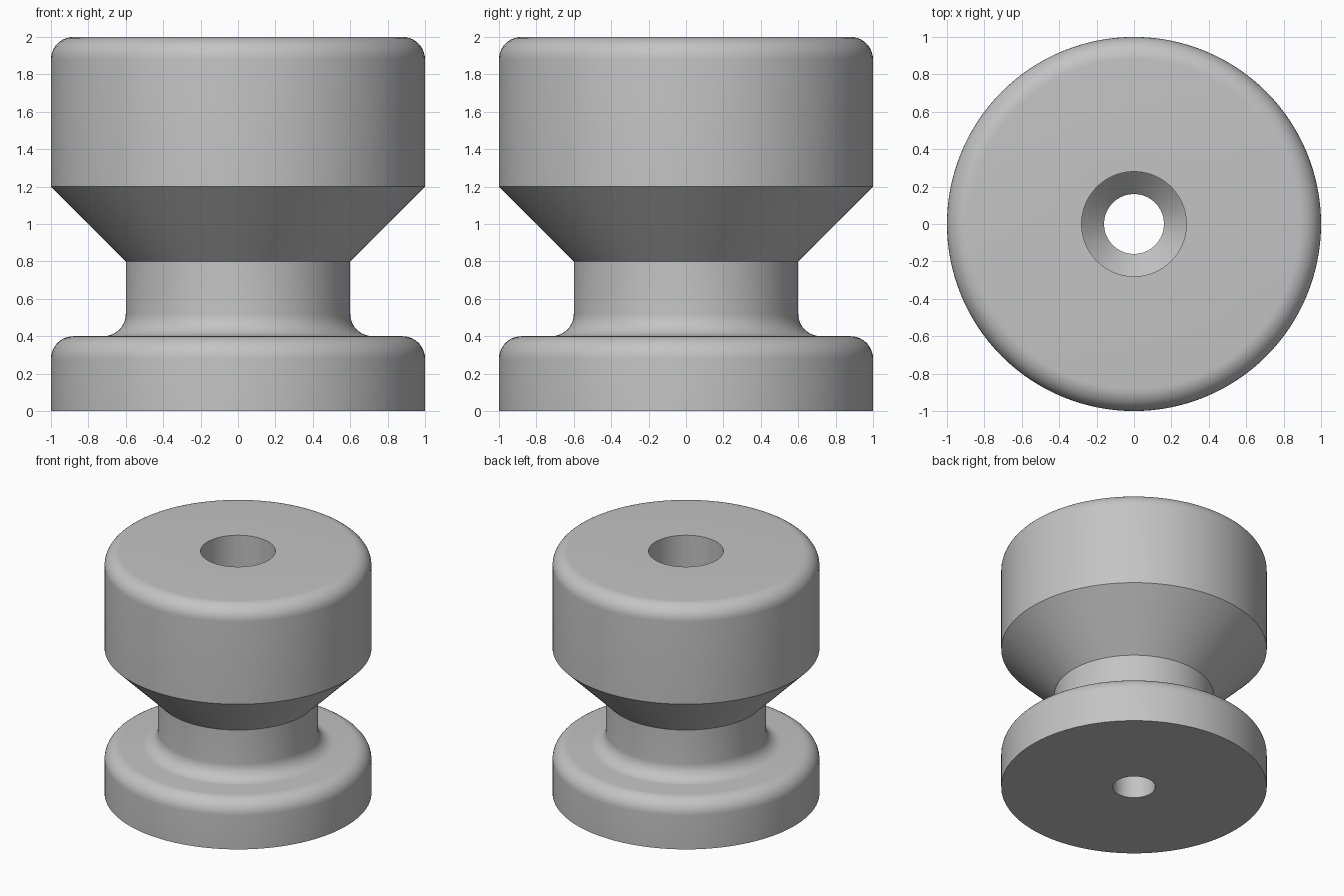
import bpy
import bmesh
import math

SEGMENTS = 128
ROUND = 0.12

cube = bpy.data.objects.get("Cube")
if cube:
    bpy.data.objects.remove(cube)


def arc(cx, cz, start, end, steps=10):
    """Quarter-round points as (radius, height) pairs, angles in degrees."""
    angles = [math.radians(start + (end - start) * i / steps) for i in range(steps + 1)]
    return [(cx + ROUND * math.cos(a), cz + ROUND * math.sin(a)) for a in angles]


def lathe(name, profile, material):
    """Spin a closed profile around the z axis."""
    bm = bmesh.new()
    verts = [bm.verts.new((r, 0, z)) for r, z in profile]
    edges = [bm.edges.new((v, verts[i - 1])) for i, v in enumerate(verts)]
    bmesh.ops.spin(bm, geom=verts + edges, cent=(0, 0, 0), axis=(0, 0, 1),
                   angle=math.tau, steps=SEGMENTS, use_duplicate=False)
    bmesh.ops.remove_doubles(bm, verts=bm.verts, dist=0.0001)
    bmesh.ops.recalc_face_normals(bm, faces=bm.faces)
    mesh = bpy.data.meshes.new(name)
    bm.to_mesh(mesh)
    bm.free()
    mesh.materials.append(material)
    obj = bpy.data.objects.new(name, mesh)
    bpy.context.collection.objects.link(obj)
    bpy.ops.object.select_all(action='DESELECT')
    obj.select_set(True)
    bpy.context.view_layer.objects.active = obj
    bpy.ops.object.shade_smooth_by_angle(angle=math.radians(30))
    return obj


grey = bpy.data.materials.new("light grey")
grey.use_nodes = True
grey.diffuse_color = (0.55, 0.55, 0.55, 1)
grey.node_tree.nodes["Principled BSDF"].inputs["Base Color"].default_value = grey.diffuse_color

# Outside: rounded base, filleted neck, flared underside, rounded head
outside = [(1, 0)]
outside += arc(1 - ROUND, 0.4 - ROUND, 0, 90)
outside += arc(0.6 + ROUND, 0.4 + ROUND, 270, 180)
outside += [(0.6, 0.8), (1, 1.2)]
outside += arc(1 - ROUND, 2 - ROUND, 0, 90)

# Inside: wide bore, countersink, narrow screw hole
bore = [(0.28, 2), (0.28, 0.4), (0.16, 0.28), (0.16, 0)]

lathe("spool_knob", outside + bore, grey)
